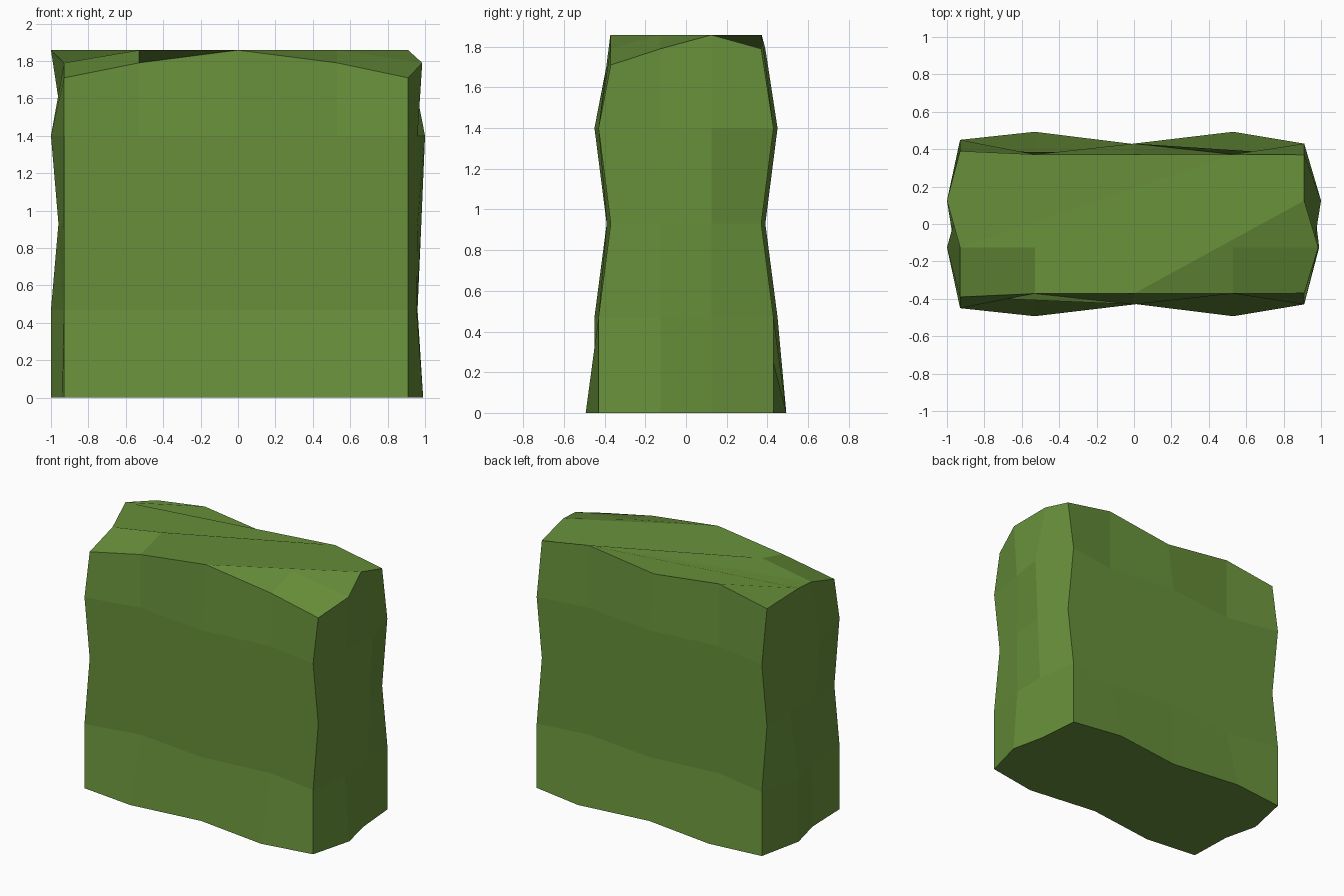
import bpy, bmesh

if "Cube" in bpy.data.objects:
    bpy.data.objects.remove(bpy.data.objects["Cube"])

# leaf colour
leaf = bpy.data.materials.new("leaf_green")
leaf.diffuse_color = (0.135, 0.275, 0.042, 1)
leaf.use_nodes = True
leaf.node_tree.nodes["Principled BSDF"].inputs["Base Color"].default_value = leaf.diffuse_color

X = [-0.93, -0.53, 0.0, 0.53, 0.91]      # columns along the long faces
MID = 0.125                              # side columns sit at y = +/- MID
# each level: z, then depth at corner, quarter and centre columns,
# then side x: left front, left back, right front, right back
LEVELS = [
    (0.00, 0.43, 0.493, 0.427, -0.94, -1.00, 0.99, 0.935),
    (0.47, 0.43, 0.372, 0.43, -0.935, -1.00, 0.955, 0.96),
    (0.93, 0.37, 0.43, 0.43, -0.96, -0.93, 0.96, 0.98),
    (1.40, 0.43, 0.372, 0.43, -1.00, -0.93, 0.96, 1.00),
    (1.79, 0.37, 0.372, 0.372, -0.93, -1.00, 0.985, 0.91),
]
# heights of the clipped top, front row to back row
LOW, HALF, FULL = 1.71, 1.79, 1.858
TOP = [
    [LOW, HALF, FULL, HALF, LOW],
    [HALF, FULL, FULL, FULL, HALF],
    [FULL, FULL, FULL, FULL, FULL],
    [HALF, FULL, HALF, FULL, HALF],
]


def level_grid(z, corner, quarter, centre, lf, lb, rf, rb):
    """Four rows of five points covering one horizontal slice."""
    depth = [corner + 0.02, quarter, centre, quarter, corner]
    inner = X[1:4]
    return [
        [(x, -d, z) for x, d in zip(X, depth)],
        [(x, -MID, z) for x in [lf] + inner + [rf]],
        [(x, MID, z) for x in [lb] + inner + [rb]],
        [(x, d, z) for x, d in zip(X, depth)],
    ]


# grid indices around the rim, counter-clockwise from front left
RIM = ([(0, c) for c in range(5)] + [(1, 4), (2, 4)]
       + [(3, c) for c in range(4, -1, -1)] + [(2, 0), (1, 0)])
n = len(RIM)
FRONT, BACK = range(0, 5), range(7, 12)

bm = bmesh.new()
grids = [level_grid(*level) for level in LEVELS]
rings = [[bm.verts.new(g[r][c]) for r, c in RIM] for g in grids[:-1]]
top = {(r, c): bm.verts.new((p[0], p[1], TOP[r][c]))
       for r, row in enumerate(grids[-1]) for c, p in enumerate(row)
       if (r, c) in RIM or (r, c) in [(1, 1), (1, 3)]}
rings.append([top[k] for k in RIM])

# trimmed walls, in quads except the broad middle of front and back
for level, (a, b) in enumerate(zip(rings, rings[1:])):
    for i in range(n):
        j = (i + 1) % n
        broad = (i in FRONT and j in FRONT) or (i in BACK and j in BACK)
        if not (broad and level in (1, 2)):
            bm.faces.new((a[i], a[j], b[j], b[i]))
for side in (FRONT, BACK):
    low, mid, high = ([rings[k][i] for i in side] for k in (1, 2, 3))
    bm.faces.new(low + [mid[-1]] + high[::-1] + [mid[0]])

# clipped front corners, broad top pieces, flat base
TOP_FACES = [
    [(0, 0), (0, 1), (1, 1), (1, 0)],
    [(0, 3), (0, 4), (1, 4), (1, 3)],
    [(1, 0), (3, 3), (3, 2), (3, 1), (3, 0), (2, 0)],
    [(1, 0), (1, 1), (0, 1), (0, 2), (2, 4), (3, 4), (3, 3)],
    [(0, 2), (0, 3), (1, 3), (1, 4), (2, 4)],
]
for keys in TOP_FACES:
    bm.faces.new([top[k] for k in keys])
bm.faces.new(rings[0][::-1])

# unused middle points of the broad faces
bmesh.ops.delete(bm, geom=[v for v in bm.verts if not v.link_faces], context='VERTS')

mesh = bpy.data.meshes.new("hedge_block")
bm.to_mesh(mesh)
bm.free()
mesh.materials.append(leaf)
hedge = bpy.data.objects.new("hedge_block", mesh)
bpy.context.collection.objects.link(hedge)
